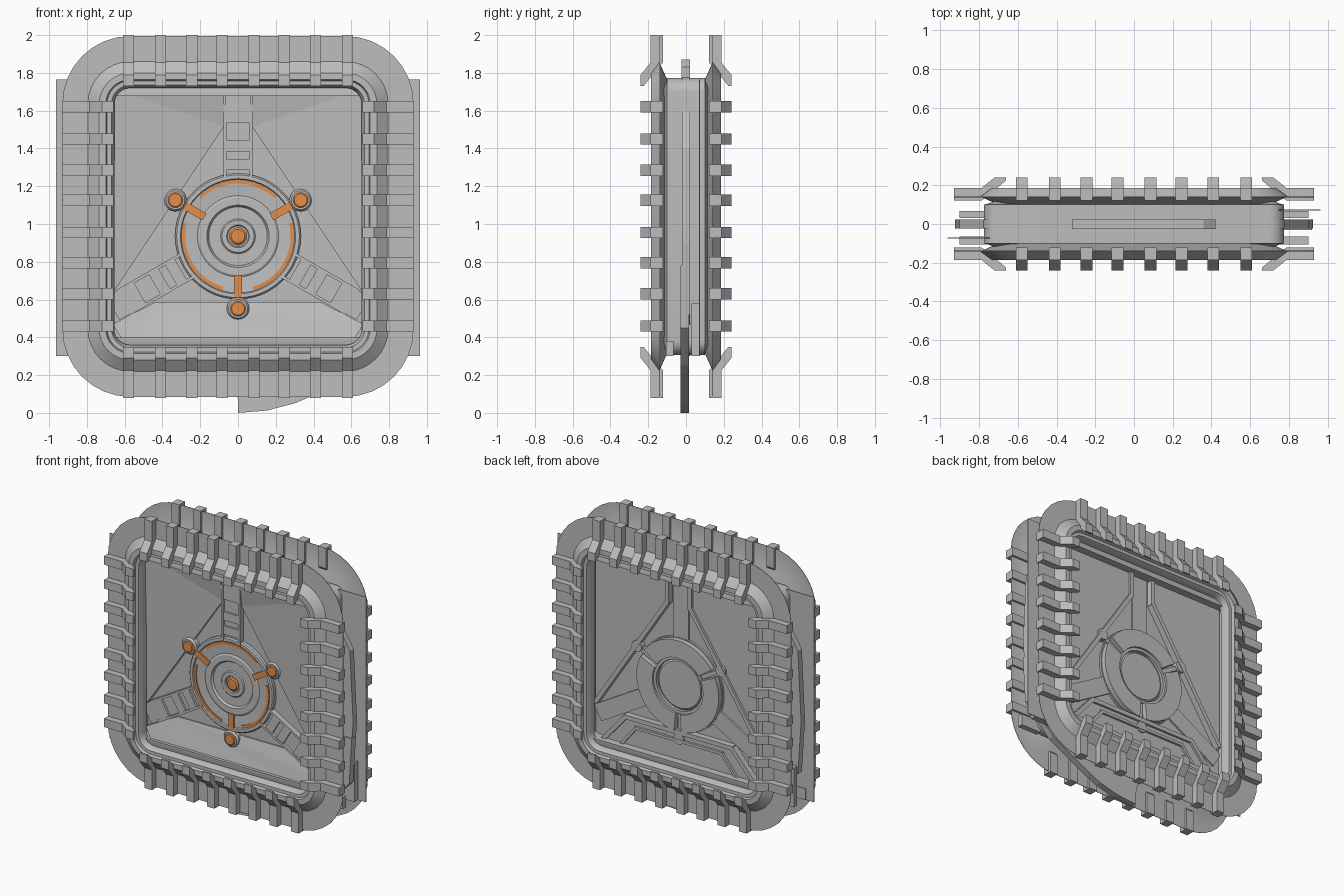
import bpy, bmesh, math

if "Cube" in bpy.data.objects:
    bpy.data.objects.remove(bpy.data.objects["Cube"])

CZ, HZ = 1.04, 0.935          # centre heights of the frame and of the hub


def material(name, rgb):
    m = bpy.data.materials.new(name)
    m.diffuse_color = (*rgb, 1)
    m.use_nodes = True
    m.node_tree.nodes["Principled BSDF"].inputs["Base Color"].default_value = m.diffuse_color
    return m


GREY = material("steel grey", (0.51, 0.51, 0.51))
ORANGE = material("orange", (0.78, 0.27, 0.065))


def finish(name, bm, mat=GREY, smooth=False):
    bmesh.ops.recalc_face_normals(bm, faces=bm.faces)
    me = bpy.data.meshes.new(name)
    bm.to_mesh(me)
    bm.free()
    ob = bpy.data.objects.new(name, me)
    bpy.context.collection.objects.link(ob)
    me.materials.append(mat)
    if smooth:
        bpy.ops.object.select_all(action='DESELECT')
        ob.select_set(True)
        bpy.context.view_layer.objects.active = ob
        bpy.ops.object.shade_smooth_by_angle(angle=math.radians(30))
    return ob


def add_prism(bm, a, b):
    """Closed solid between two matching loops of 3D points."""
    va, vb = [bm.verts.new(p) for p in a], [bm.verts.new(p) for p in b]
    bm.faces.new(va)
    bm.faces.new(vb[::-1])
    n = len(va)
    for i in range(n):
        j = (i + 1) % n
        bm.faces.new((va[i], vb[i], vb[j], va[j]))


def plate(name, outlines, y0, y1, mat=GREY):
    """Extrude one or more (x, z) outlines from y0 to y1."""
    bm = bmesh.new()
    for pts in outlines:
        add_prism(bm, [(x, y0, z) for x, z in pts], [(x, y1, z) for x, z in pts])
    return finish(name, bm, mat)


def rect(x0, x1, z0, z1):
    return [(x0, z0), (x1, z0), (x1, z1), (x0, z1)]


def polar(r, deg):
    a = math.radians(deg)
    return (r * math.cos(a), HZ + r * math.sin(a))


def radial(deg, r0, r1, w, off=0):
    """Bar outline pointing away from the hub, shifted sideways by off."""
    a = math.radians(deg)
    c, s = math.cos(a), math.sin(a)
    pts = [(r0, off - w / 2), (r1, off - w / 2), (r1, off + w / 2), (r0, off + w / 2)]
    return [(r * c - t * s, HZ + r * s + t * c) for r, t in pts]


def arc(deg0, deg1, r0, r1, n=18):
    angs = [deg0 + (deg1 - deg0) * i / n for i in range(n + 1)]
    return [polar(r0, a) for a in angs] + [polar(r1, a) for a in reversed(angs)]


def bar(p, q, w):
    """Straight strip outline between two (x, z) points."""
    dx, dz = q[0] - p[0], q[1] - p[1]
    k = w / 2 / math.hypot(dx, dz)
    nx, nz = -dz * k, dx * k
    return [(p[0] + nx, p[1] + nz), (q[0] + nx, q[1] + nz),
            (q[0] - nx, q[1] - nz), (p[0] - nx, p[1] - nz)]


def rounded_ring(name, profile, dz, core, n=8):
    """Sweep a closed (half width, y) profile around a rounded rectangle."""
    bm = bmesh.new()
    loops = []
    for d, y in profile:
        r = max(d - core, 0.02)
        loop = []
        for k, (sx, sz) in enumerate(((1, 1), (-1, 1), (-1, -1), (1, -1))):
            for i in range(n + 1):
                a = math.radians(90 * k + 90 * i / n)
                loop.append(bm.verts.new((sx * (d - r) + r * math.cos(a), y,
                                          CZ + sz * (d + dz - r) + r * math.sin(a))))
        loops.append(loop)
    for i in range(len(loops)):
        p, q = loops[i], loops[(i + 1) % len(loops)]
        for j in range(len(p)):
            k = (j + 1) % len(p)
            bm.faces.new((p[j], p[k], q[k], q[j]))
    return finish(name, bm, smooth=True)


def lathe(name, profile, centre=(0, HZ), mat=GREY, n=48):
    """Turn an open (radius, y) profile about the front-back axis."""
    bm = bmesh.new()
    rings = []
    for r, y in profile:
        if r == 0:
            rings.append([bm.verts.new((centre[0], y, centre[1]))] * n)
        else:
            rings.append([bm.verts.new((centre[0] + r * math.cos(math.tau * i / n), y,
                                        centre[1] + r * math.sin(math.tau * i / n)))
                          for i in range(n)])
    for p, q in zip(rings, rings[1:]):
        for i in range(n):
            j = (i + 1) % n
            bm.faces.new(list(dict.fromkeys((p[i], p[j], q[j], q[i]))))
    return finish(name, bm, mat, smooth=True)


# Front and back frames: thin flange, sloping lip, stepped inner edge, and ribs
FRAME = [(0.93, 0.138), (0.93, 0.141), (0.795, 0.141), (0.735, 0.185), (0.70, 0.185),
         (0.693, 0.165), (0.67, 0.165), (0.655, 0.135), (0.655, 0.10), (0.70, 0.10), (0.785, 0.138)]
RIB = [(0.93, 0.122), (0.93, 0.187), (0.785, 0.187), (0.72, 0.24), (0.66, 0.24),
       (0.66, 0.225), (0.785, 0.122)]
STEPS = [s * v for s in (-1, 1) for v in (0.085, 0.245, 0.41, 0.58)]
for side, s in (("front", -1), ("back", 1)):
    rounded_ring(side + "_frame", [(d, s * y) for d, y in FRAME], 0.025, 0.57)
    bm = bmesh.new()
    for t in STEPS:
        for m in (-1, 1):
            add_prism(bm, [(m * d, s * y, CZ + t - 0.03) for d, y in RIB],
                      [(m * d, s * y, CZ + t + 0.03) for d, y in RIB])
            add_prism(bm, [(t - 0.03, s * y, CZ + m * (d + 0.03)) for d, y in RIB],
                      [(t + 0.03, s * y, CZ + m * (d + 0.03)) for d, y in RIB])
    finish(side + "_ribs", bm)

# Tunnel body between the two frames, with a thin band around its middle
rounded_ring("tunnel_body", [(0.775, -0.10), (0.775, 0.10), (0.755, 0.105), (0.70, 0.125),
                             (0.68, 0.125), (0.68, -0.125), (0.70, -0.125), (0.755, -0.105)],
             -0.042, 0.70)
rounded_ring("middle_band", [(0.78, -0.022), (0.78, 0.022), (0.74, 0.022), (0.74, -0.022)],
             -0.042, 0.70)

# Thin side sheets, brackets and blades sticking out of the tunnel
plate("left_side_sheet", [rect(-0.74, -0.963, 0.30, 1.765)], -0.075, -0.070)
plate("right_side_sheet", [rect(0.74, 0.963, 0.30, 1.765)], 0.070, 0.075)
for side, m in (("left", -1), ("right", 1)):
    plate(side + "_blade", [[(m * 0.74, 0.45), (m * 0.90, 0.52), (m * 0.925, 0.9),
                             (m * 0.90, 1.40), (m * 0.74, 1.66)]], -0.022, 0.022)
    plate(side + "_front_bracket", [rect(m * 0.74, m * 0.90, 0.30, 0.38)], -0.105, -0.065)
    plate(side + "_back_bracket", [rect(m * 0.74, m * 0.90, 0.30, 0.58)], 0.03, 0.068)
plate("bottom_blade", [[(0, 0.0), (0, 0.07), (-0.06, 0.33), (0.74, 0.40), (0.76, 0.78), (0.92, 0.78),
                        (0.90, 0.45), (0.70, 0.25), (0.38, 0.085), (0.30, 0.05), (0.15, 0.012)]],
      -0.03, 0.015)
plate("top_blade", [[(-0.32, 1.74), (0.42, 1.74), (0.42, 1.83), (0.36, 1.87), (-0.32, 1.86)]],
      -0.025, 0.022)

# Door slab with three panels on the front (dished) and on the back (flat)
plate("door_slab", [rect(-0.68, 0.68, 0.345, 1.735)], -0.045, 0.045)


def dished_panel(name, pts):
    """Panel fanned from its first point; each point is (x, front y, z)."""
    bm = bmesh.new()
    f = [bm.verts.new(p) for p in pts]
    b = [bm.verts.new((p[0], 0, p[2])) for p in pts]
    n = len(f)
    for i in range(1, n - 1):
        bm.faces.new((f[0], f[i], f[i + 1]))
    bm.faces.new(b[::-1])
    for i in range(n):
        j = (i + 1) % n
        bm.faces.new((f[i], b[i], b[j], f[j]))
    finish(name, bm)


for side, m in (("left", -1), ("right", 1)):
    dished_panel(side + "_door_panel", [(m * 0.075, -0.065, 1.515), (m * 0.075, -0.095, 1.72),
                                        (m * 0.665, -0.115, 1.72), (m * 0.665, -0.085, 0.63)])
    plate(side + "_back_panel", [[(m * 0.09, 1.51), (m * 0.09, 1.72), (m * 0.665, 1.72),
                                  (m * 0.665, 0.63)]], 0.03, 0.072)
dished_panel("lower_door_panel", [(-0.44, -0.055, 0.585), (-0.665, -0.09, 0.47),
                                  (-0.59, -0.115, 0.355), (0.59, -0.115, 0.355),
                                  (0.665, -0.09, 0.47), (0.44, -0.055, 0.585)])
plate("lower_back_panel", [[(-0.43, 0.60), (0.43, 0.60), (0.64, 0.36), (-0.64, 0.36)]], 0.03, 0.072)

# Three locking arms: raised rails with stepped blocks between them
ARMS, KNOBS = (90, 210, 330), (30, 150, 270)
plate("arm_rails", [radial(a, 0.30, 0.70, 0.016, off=o) for a in ARMS for o in (-0.068, 0.068)],
      -0.085, -0.03)
plate("arm_beds", [radial(a, 0.30, 0.74, 0.125) for a in ARMS], -0.065, -0.03)
plate("arm_blocks", [radial(a, r, r + 0.06, 0.12) for a in ARMS for r in (0.35, 0.45, 0.60)],
      -0.08, -0.03)
plate("arm_ends", [radial(a, 0.66, 0.765, 0.14) for a in ARMS], -0.08, -0.03)

# Front hub: raised outer rim stepping down to the centre light
lathe("front_hub", [(0, -0.055), (0.055, -0.055), (0.06, -0.062), (0.085, -0.062), (0.092, -0.055),
                    (0.155, -0.055), (0.165, -0.07), (0.205, -0.07), (0.215, -0.064),
                    (0.30, -0.07), (0.305, -0.078), (0.325, -0.078), (0.333, -0.07), (0.333, -0.02)])
lathe("hub_light", [(0, -0.07), (0.036, -0.068), (0.046, -0.06), (0.046, -0.05)], mat=ORANGE)
plate("hub_light_arcs", [arc(a - 44, a + 44, 0.279, 0.297) for a in ARMS], -0.075, -0.067, ORANGE)
plate("hub_light_bars", [radial(a, 0.205, 0.325, 0.042) for a in KNOBS], -0.08, -0.071, ORANGE)
plate("knob_necks", [radial(a, 0.30, 0.38, 0.07) for a in KNOBS], -0.07, -0.03)
for a in KNOBS:
    c = polar(0.383, a)
    lathe("knob_collar", [(0, -0.088), (0.05, -0.088), (0.06, -0.075), (0.06, -0.02)], c, n=20)
    lathe("knob_light", [(0, -0.097), (0.034, -0.097), (0.040, -0.092), (0.040, -0.08)], c, ORANGE, 20)

# Back hub: inner disc and an outer ring split by three notches
lathe("back_hub", [(0, 0.07), (0.165, 0.07), (0.175, 0.06), (0.333, 0.06), (0.333, 0.03)])
plate("back_hub_collar", [arc(a - 60, a + 60, 0.18, 0.20) for a in ARMS], 0.03, 0.08)
plate("back_hub_ring", [arc(a - 55, a + 55, 0.20, 0.325) for a in ARMS], 0.03, 0.095)
plate("back_spokes", [radial(a, 0.20, 0.39, 0.03) for a in KNOBS], 0.03, 0.07)
for a in KNOBS:
    lathe("back_knob", [(0, 0.085), (0.04, 0.085), (0.04, 0.03)], polar(0.383, a), n=16)

# Back arms and ridges that outline the panels
plate("back_arms", [radial(a, 0.30, 0.76, 0.12) for a in ARMS], 0.03, 0.058)
ridges = []
for m in (-1, 1):
    ridges += [bar((m * 0.09, 1.72), (m * 0.09, 1.50), 0.03),
               bar((m * 0.09, 1.51), (m * 0.66, 0.64), 0.03),
               bar((m * 0.42, 0.60), (m * 0.62, 0.37), 0.03),
               bar((m * 0.34, 0.54), (m * 0.46, 0.39), 0.02)]
ridges += [bar((-0.43, 0.60), (0.43, 0.60), 0.03), bar((-0.35, 0.54), (0.35, 0.54), 0.02)]
plate("back_panel_ridges", ridges, 0.03, 0.088)
